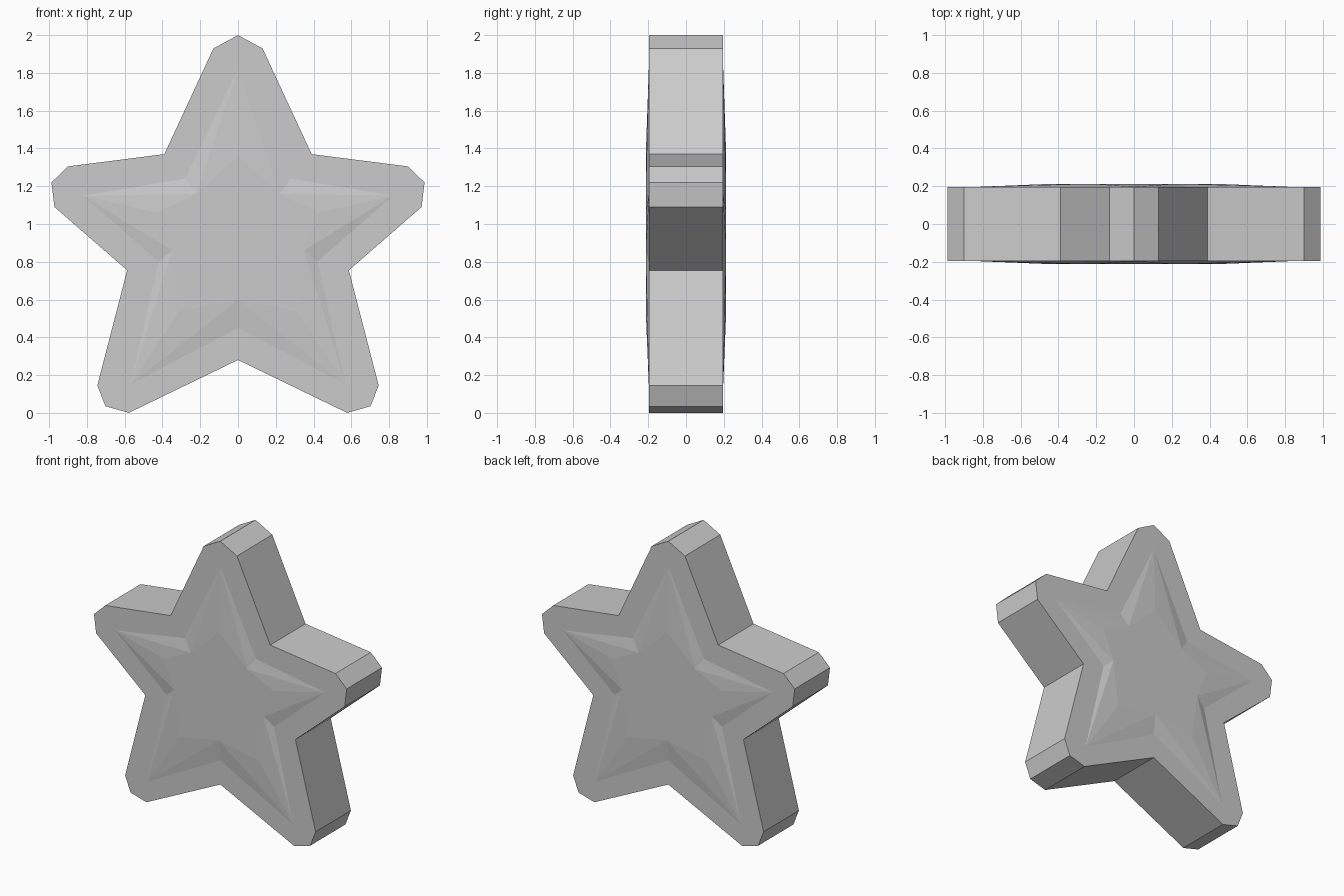
import bpy, bmesh

if "Cube" in bpy.data.objects:
    bpy.data.objects.remove(bpy.data.objects["Cube"])

RIM, TOP = 0.197, 0.213   # half thickness at rim and at raised centre


def mirrored(half):
    """Complete a clockwise half loop that starts on and ends on the centre line."""
    return half + [(-x, z) for x, z in half[-2:0:-1]]


# Outer outline: blunt three-point tips with single-point notches
outline = mirrored([(0, 2), (0.13, 1.93), (0.39, 1.37), (0.9, 1.305), (0.988, 1.22),
                    (0.972, 1.09), (0.587, 0.755), (0.745, 0.145), (0.702, 0.035),
                    (0.578, 0), (0, 0.28)])
# Foot of the raised star and its flat plateau: tip, notch, tip, notch...
foot = mirrored([(0, 1.82), (0.28, 1.24), (0.82, 1.15), (0.42, 0.80), (0.57, 0.15), (0, 0.45)])
plateau = mirrored([(0, 1.36), (0.22, 1.16), (0.43, 1.06), (0.35, 0.86), (0.31, 0.54), (0, 0.60)])

bm = bmesh.new()
rims = []
for s in (-1, 1):
    rim = [bm.verts.new((x, s * RIM, z)) for x, z in outline]
    base = [bm.verts.new((x, s * RIM, z)) for x, z in foot]
    top = [bm.verts.new((x, s * TOP, z)) for x, z in plateau]
    rims.append(rim)

    # Flat border: each outline point belongs to one point of the inner star
    owner = [0, 0, 1, 2, 2, 2, 3, 4, 4, 4, 5, 6, 6, 6, 7, 8, 8, 8, 9, 0]
    for i in range(20):
        j = (i + 1) % 20
        a, b = base[owner[i]], base[owner[j]]
        bm.faces.new([rim[i], rim[j], a] if a is b else [rim[i], rim[j], b, a])

    # Faceted slopes, split from each tip to the neighbouring plateau notch
    for i in range(0, 10, 2):
        for n in ((i + 1) % 10, i - 1):
            bm.faces.new([base[i], base[n], top[n]])
            bm.faces.new([base[i], top[n], top[i]])
    bm.faces.new(top)

# Side walls
for i in range(20):
    j = (i + 1) % 20
    bm.faces.new([rims[0][i], rims[0][j], rims[1][j], rims[1][i]])

bmesh.ops.recalc_face_normals(bm, faces=bm.faces)
mesh = bpy.data.meshes.new("star")
bm.to_mesh(mesh)
bm.free()
bpy.context.collection.objects.link(bpy.data.objects.new("star", mesh))
